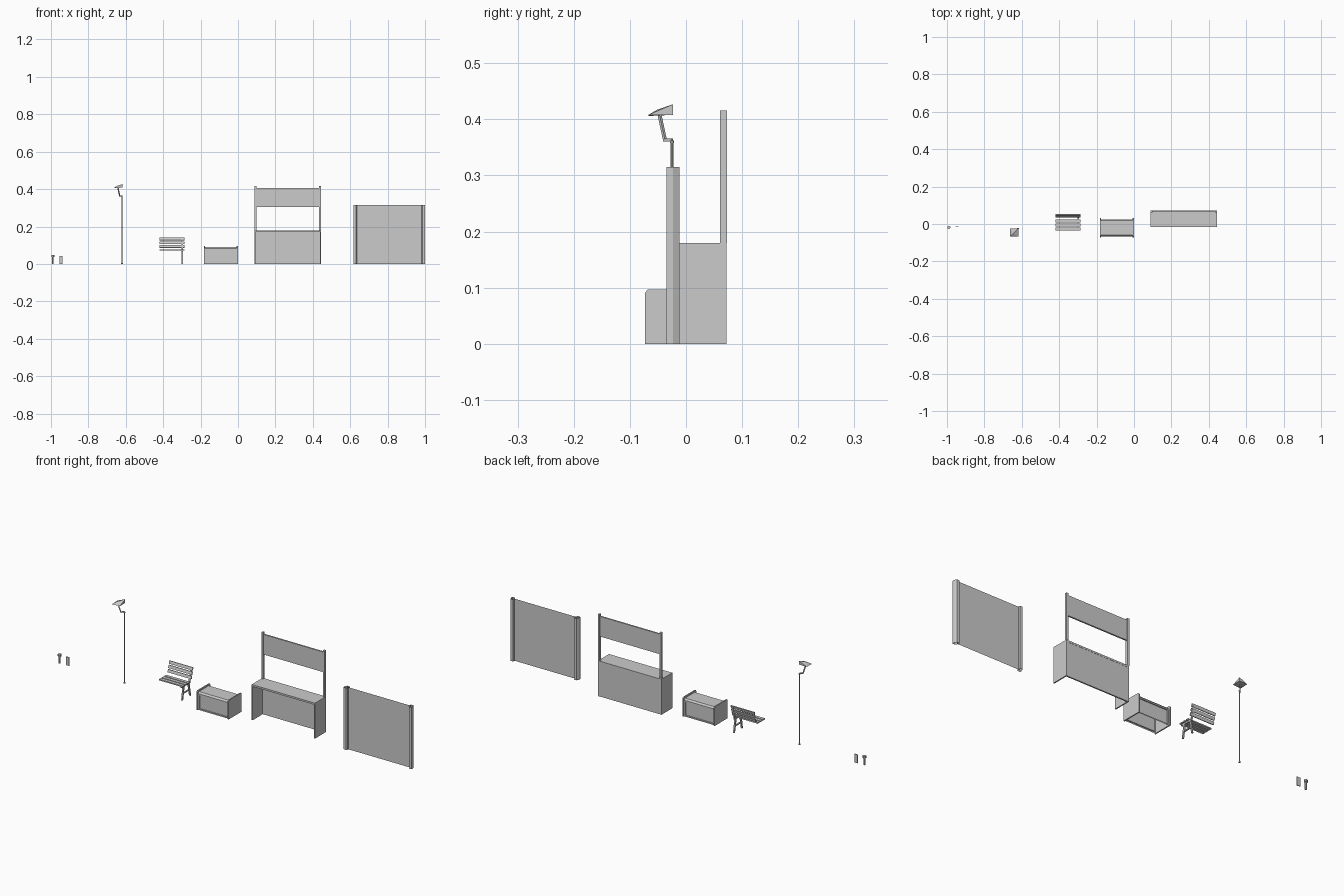
import bpy, bmesh, math
from mathutils import Vector

if "Cube" in bpy.data.objects:
    bpy.data.objects.remove(bpy.data.objects["Cube"])


def make(name, verts, faces):
    me = bpy.data.meshes.new(name)
    me.from_pydata([tuple(v) for v in verts], [], faces)
    ob = bpy.data.objects.new(name, me)
    bpy.context.collection.objects.link(ob)
    bm = bmesh.new()
    bm.from_mesh(me)
    bmesh.ops.recalc_face_normals(bm, faces=bm.faces)
    bm.to_mesh(me)
    bm.free()
    return ob


def prism(name, pts, axis, a, b, caps=True):
    """Extrude a 2D outline along an axis from a to b."""
    def place(p, t):
        return {'x': (t, p[0], p[1]), 'y': (p[0], t, p[1]), 'z': (p[0], p[1], t)}[axis]
    n = len(pts)
    verts = [place(p, a) for p in pts] + [place(p, b) for p in pts]
    faces = [(i, (i + 1) % n, n + (i + 1) % n, n + i) for i in range(n)]
    if caps:
        faces += [tuple(range(n)), tuple(range(n, 2 * n))]
    return make(name, verts, faces)


def box(name, x0, x1, y0, y1, z0, z1):
    return prism(name, [(x0, y0), (x1, y0), (x1, y1), (x0, y1)], 'z', z0, z1)


def circle(cx, cy, r, n):
    return [(cx + r * math.cos(2 * math.pi * (i + .5) / n),
             cy + r * math.sin(2 * math.pi * (i + .5) / n)) for i in range(n)]


def beam(name, p, q, w):
    """Square bar between two points."""
    p, q = Vector(p), Vector(q)
    d = (q - p).normalized()
    s = d.cross(Vector((1, -1, 0.01))).normalized() * w / 2
    t = d.cross(s)
    ring = [s + t, s - t, -s - t, t - s]
    verts = [p + r for r in ring] + [q + r for r in ring]
    return make(name, verts, [(0, 1, 2, 3), (4, 5, 6, 7)] +
                [(i, (i + 1) % 4, 4 + (i + 1) % 4, 4 + i) for i in range(4)])


# Small capped bollard
prism("bollard_stem", circle(-.99, -.018, .005, 8), 'z', 0, .036)
prism("bollard_cap", circle(-.99, -.018, .009, 8), 'z', .036, .047)

# Small upright plate
box("small_plate", -.955, -.937, -.017, -.013, 0, .043)

# Street lamp
prism("lamp_base", circle(-.62, -.025, .005, 8), 'z', 0, .005)
prism("lamp_pole", circle(-.62, -.025, .0027, 8), 'z', .005, .362)
prism("lamp_collar", circle(-.62, -.025, .004, 8), 'z', .358, .362)
beam("lamp_arm_lower", (-.62, -.025, .363), (-.632, -.037, .363), .005)
beam("lamp_arm_upper", (-.632, -.037, .361), (-.642, -.047, .407), .005)
make("lamp_head", [
    (-.618, -.023, .427), (-.662, -.023, .408), (-.662, -.067, .406),
    (-.618, -.067, .408), (-.647, -.052, .417), (-.618, -.023, .408)],
    [(0, 1, 4), (1, 2, 4), (2, 3, 4), (3, 0, 4), (0, 5, 1), (0, 3, 5),
     (1, 5, 3), (1, 3, 2)])

# Bench: slats run the full width, one end frame carries them
bx0, bx1 = -.42, -.287
for i, y in enumerate((-.034, -.013, .008)):
    box(f"seat_slat_{i}", bx0, bx1, y, y + .016, .072, .078)
for i, z in enumerate((.087, .107, .127)):
    y = .034 + (z - .087) * .25
    prism(f"back_slat_{i}", [(y, z), (y + .005, z - .001), (y + .009, z + .013),
                             (y + .004, z + .014)], 'x', bx0, bx1)
lx0, lx1 = -.301, -.294
prism("bench_seat_bracket", [(-.032, .065), (.035, .065), (.035, .072), (-.032, .072)],
      'x', lx0, lx1)
prism("bench_back_bracket", [(.03, .065), (.037, .065), (.053, .138), (.048, .138)],
      'x', lx0, lx1)
prism("bench_front_leg", [(-.027, 0), (-.02, 0), (-.008, .066), (-.017, .066)],
      'x', lx0, lx1)
prism("bench_rear_leg", [(.036, 0), (.043, 0), (.032, .066), (.023, .066)],
      'x', lx0, lx1)
prism("bench_leg_brace", [(-.021, .03), (.036, .03), (.036, .035), (-.021, .035)],
      'x', lx0, lx1)

# Low counter: chamfered end panels, recessed faces, open underside
end = [(-.073, 0), (.031, 0), (.031, .091), (.026, .097), (-.068, .097), (-.073, .091)]
prism("counter_end_left", end, 'x', -.183, -.177)
prism("counter_end_right", end, 'x', -.007, -.001)
prof = [(-.067, 0), (-.067, .082), (-.06, .09), (.018, .09), (.025, .082), (.025, 0)]
cover = make("counter_body", [(x, y, z) for x in (-.177, -.007) for y, z in prof],
             [(i, i + 1, i + 7, i + 6) for i in range(5)])
bm = bmesh.new()
bm.from_mesh(cover.data)
bm.faces.ensure_lookup_table()
sides = [f for f in bm.faces if abs(f.normal.y) > .99]
bmesh.ops.inset_individual(bm, faces=sides, thickness=.009)
for f in sides:
    inward = .005 if f.calc_center_median().y < -.02 else -.005
    new = bmesh.ops.extrude_face_region(bm, geom=[f])['geom']
    bmesh.ops.translate(bm, vec=(0, inward, 0),
                        verts=[v for v in new if isinstance(v, bmesh.types.BMVert)])
    bm.faces.remove(f)
bm.to_mesh(cover.data)
bm.free()

# Stall: table with side walls and back wall, posts and header board
sx0, sx1 = .088, .444
box("stall_top", sx0, sx1, -.016, .072, .171, .18)
box("stall_back_wall", sx0 + .006, sx1 - .006, .064, .071, 0, .171)
for side, x in (("left", sx0), ("right", sx1 - .006)):
    box(f"stall_{side}_wall", x, x + .006, -.016, .072, 0, .171)
for side, x in (("left", sx0), ("right", sx1 - .01)):
    box(f"stall_{side}_post", x, x + .01, .061, .073, .18, .416)
box("stall_header", sx0 + .01, sx1 - .01, .063, .071, .305, .407)

# Fence: sheet held by two open-ended posts
make("fence_panel", [(.63, -.023, 0), (.985, -.023, 0), (.985, -.023, .315),
                     (.63, -.023, .315)], [(0, 1, 2, 3)])
post = [(-.01, -.029), (-.004, -.035), (.01, -.035), (.01, -.023), (.004, -.012), (-.01, -.012)]
prism("fence_left_post", [(.627 - u, y) for u, y in post], 'z', 0, .315, caps=False)
prism("fence_right_post", [(.99 + u, y) for u, y in post], 'z', 0, .315, caps=False)
